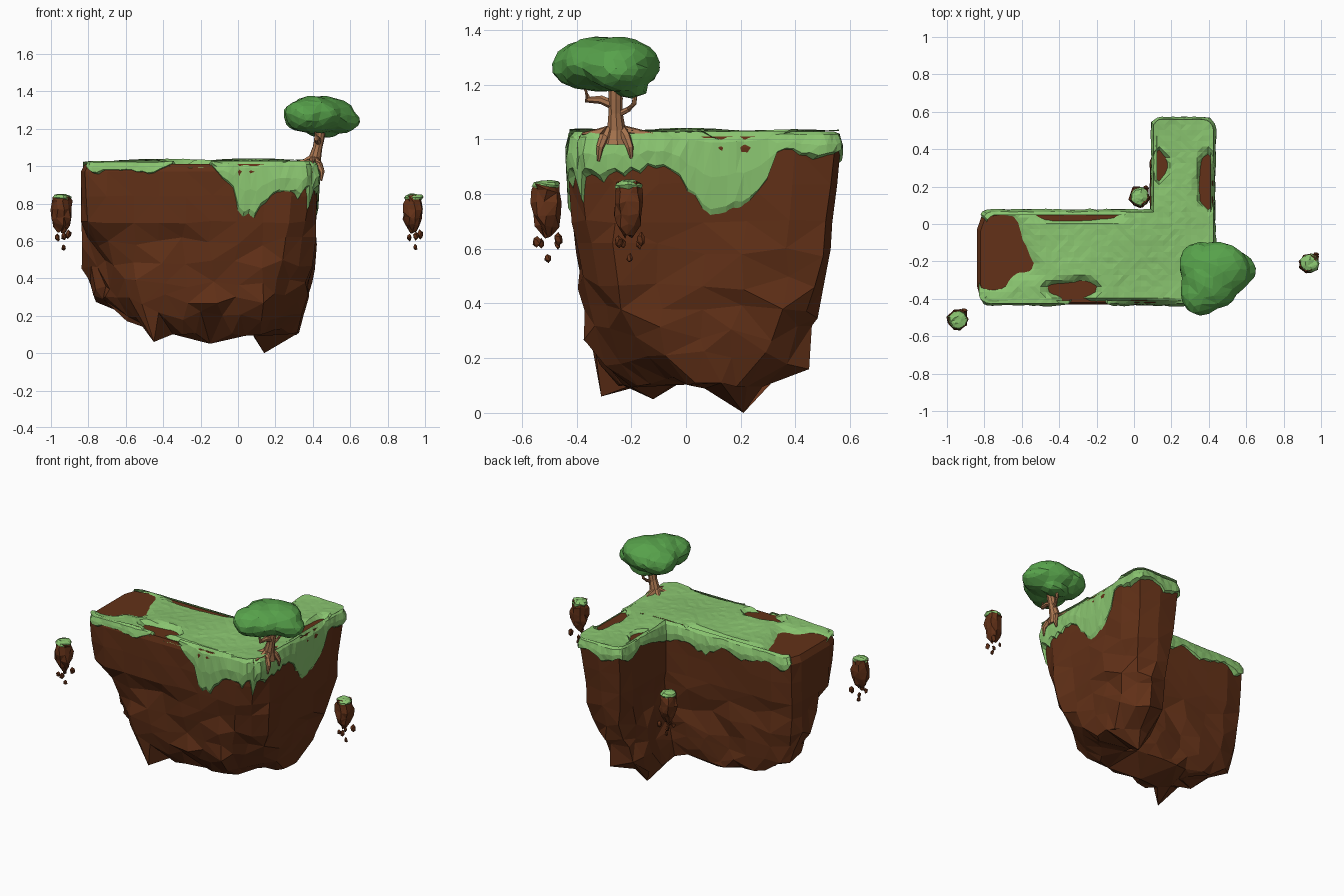
import bpy, bmesh, math, random
from mathutils import Vector

if "Cube" in bpy.data.objects:
    bpy.data.objects.remove(bpy.data.objects["Cube"])

random.seed(4)
J = lambda a: random.uniform(-a, a)


def material(name, rgb):
    m = bpy.data.materials.new(name)
    m.diffuse_color = (*rgb, 1)
    m.use_nodes = True
    m.node_tree.nodes["Principled BSDF"].inputs["Base Color"].default_value = m.diffuse_color
    return m


EARTH = material("earth", (0.125, 0.031, 0.009))
GRASS = material("grass", (0.25, 0.55, 0.16))
LEAF = material("leaf", (0.095, 0.36, 0.07))
BARK = material("bark", (0.40, 0.18, 0.08))


def finish(bm, name, mat, recalc=True):
    if recalc:
        bmesh.ops.recalc_face_normals(bm, faces=bm.faces)
    me = bpy.data.meshes.new(name)
    bm.to_mesh(me)
    bm.free()
    me.materials.append(mat)
    ob = bpy.data.objects.new(name, me)
    bpy.context.collection.objects.link(ob)
    return ob


def loft(bm, rings, cap=True):
    vs = [[bm.verts.new(p) for p in r] for r in rings]
    n = len(vs[0])
    for a, b in zip(vs, vs[1:]):
        for i in range(n):
            j = (i + 1) % n
            bm.faces.new((a[i], b[i], b[j], a[j]))
    if cap:
        bm.faces.new(vs[0])
        bm.faces.new(vs[-1][::-1])
    return vs


def lerp(table, x):
    if x <= table[0][0]:
        return table[0][1:]
    for a, b in zip(table, table[1:]):
        if x <= b[0]:
            f = (x - a[0]) / (b[0] - a[0])
            return [p + (q - p) * f for p, q in zip(a[1:], b[1:])]
    return table[-1][1:]


# L-shaped outline by height: z, left, right, front, front at left end, back, inner x, inner y
WALL = [
    (.10, -.48, .32, -.20, -.24, .28, .07, .02),
    (.20, -.63, .355, -.32, -.31, .42, .10, .03),
    (.30, -.77, .375, -.39, -.34, .47, .11, .04),
    (.47, -.835, .395, -.40, -.35, .51, .115, .045),
    (.62, -.835, .41, -.41, -.37, .53, .11, .055),
    (.72, -.84, .415, -.42, -.42, .54, .10, .06),
    (.97, -.84, .43, -.43, -.43, .565, .10, .07),
    (1.01, -.82, .42, -.42, -.42, .555, .11, .06)]
# Corner chamfers by height: front left, front right, back right, back of arm, back left
CHAM = [(.2, .17, .25, .10, .05, .08), (.4, .24, .19, .10, .05, .08), (.57, .22, .14, .07, .04, .08),
        (.68, .08, .11, .06, .04, .07), (1.0, .04, .06, .04, .03, .05)]
INWARD = ((0, 1, 1), (1, -1, 1), (2, -1, -1), (3, 1, -1), (5, 1, -1))


def corners(z, o=0):
    l, r, f, fl, b, ix, iy = lerp(WALL, z)
    return [(l - o, fl - o), (r + o, f - o), (r + o, b + o),
            (ix - o, b + o), (ix - o, iy + o), (l - o, iy + o)]


def push(p, z, o=0):
    c = corners(z, o)
    for (i, sx, sy), k in zip(INWARD, lerp(CHAM, z)):
        gap = k - abs(p.x - c[i][0]) - abs(p.y - c[i][1])
        if gap > 0:
            p += Vector((sx, sy, 0)) * gap / 2
    return p


def on_outline(side, t, z, o=0):
    c = corners(z, o)
    p = Vector(c[side]).lerp(Vector(c[(side + 1) % 6]), t)
    return push(Vector((p.x, p.y, z)), z, o)


# Main rock body
bm = bmesh.new()
rings = []
for z in (1.01, .97, .84, .70, .60, .47, .37, .29, .20, .10):
    amp = .004 if z > .65 else .018
    ring = []
    for side, n in enumerate((9, 6, 2, 4, 6, 5)):
        for k in range(n):
            p = on_outline(side, k / n, z)
            if z < .95:
                p += Vector((J(amp), J(amp), J(amp * (1.6 if z > .15 else .6))))
            if z < .15 and p.x < .05 and p.y > -.12:
                p.z += .05
            if z < .15 and p.x > .15 and p.y < 0:
                p.z += .03
            ring.append(p)
    rings.append(ring)
loft(bm, rings)
# Hanging points underneath
low = [v for v in bm.verts if v.co.z < .25]
for s in ((.14, .21, 0), (-.45, -.31, .06), (-.15, -.12, .05), (.25, .45, .16)):
    v = min(low, key=lambda v: (v.co - Vector(s)).length)
    v.co = s
bmesh.ops.triangulate(bm, faces=bm.faces)
finish(bm, "island_rock", EARTH)

# Grass: top sheet that sinks below the rock in the bare patches
BARE = [(-.76, -.15, .22, .20), (-.80, .03, .12, .05), (-.33, -.35, .13, .05), (-.33, .06, .25, .045),
        (.135, .31, .035, .09), (.39, .23, .05, .15), (-.10, -.43, .30, .02)]


def height(x, y):
    m = min(math.hypot((x - a) / rx, (y - b) / ry) - 1 for a, b, rx, ry in BARE)
    m += .16 * math.sin(23 * x + 9 * y) * math.sin(17 * y)
    swell = .009 * math.sin(7 * x + 1) * math.cos(9 * y)
    return 1.012 + .02 * max(-1, min(1, m * 5)) + (swell if m > .2 else 0)


bm = bmesh.new()


def sheet(x0, x1, y0, y1):
    nx, ny = round((x1 - x0) / .03), round((y1 - y0) / .03)
    g = []
    for i in range(nx + 1):
        row = []
        for j in range(ny + 1):
            x, y = x0 + (x1 - x0) * i / nx, y0 + (y1 - y0) * j / ny
            row.append(bm.verts.new(push(Vector((x, y, height(x, y) + J(.002))), 1)))
        g.append(row)
    for i in range(nx):
        for j in range(ny):
            q = (g[i][j], g[i + 1][j], g[i + 1][j + 1], g[i][j + 1])
            if max(v.co.z for v in q) > 1.008:
                bm.faces.new(q)


sheet(-.83, .425, -.425, .065)
sheet(.105, .425, .065, .56)

# Grass draping over the rim: (position along the side, depth); zero leaves the rim bare
DRAPE = [
    [(0, .03), (.06, .07), (.12, .05), (.3, .07), (.36, .03), (.40, 0), (.53, 0), (.57, .06), (.58, .10),
     (.64, .13), (.65, .27), (.72, .31), (.76, .28), (.82, .2), (.9, .17), (.93, .22), (.97, .14), (1, .28)],
    [(0, .30), (.03, .17), (.12, .18), (.27, .16), (.34, .13), (.42, .2), (.48, .28), (.54, .36),
     (.61, .32), (.7, .24), (.74, .2), (.75, .1), (.8, .06), (.87, .1), (1, .09)],
    [(0, .09), (.3, .06), (.6, .12), (1, .08)],
    [(0, .08), (.25, .13), (.45, .06), (.7, .1), (1, .14)],
    [(0, .14), (.15, .1), (.3, .16), (.45, .07), (.6, .12), (.8, .07), (.95, .12), (1, .05)],
    [(0, .05), (.06, 0), (.95, 0), (1, .03)]]
samples = []
for side, n in enumerate((42, 34, 12, 18, 32, 14)):
    for k in range(n):
        d = lerp(DRAPE[side], k / n)[0]
        samples.append((side, k / n, d * random.uniform(.9, 1.1)))
rows = []
for v, o in ((0, -.012), (.12, .005), (.5, .010), (.85, .009), (1, -.012)):
    rows.append([on_outline(s, t, 1.028 - d * v, o + (J(.003) if 0 < v < 1 else 0)) if d > .012
                 else on_outline(s, t, .985 - .01 * v, -.03) for s, t, d in samples])
loft(bm, rows, cap=False)
bmesh.ops.triangulate(bm, faces=bm.faces)
finish(bm, "island_grass", GRASS, recalc=False)


# Small floating islets with crumbs below
def turned(cx, cy, z0, prof, name, mat, wobble, n=9):
    b = bmesh.new()
    loft(b, [[(cx + r * math.cos(k * math.tau / n) + J(wobble),
               cy + r * math.sin(k * math.tau / n) + J(wobble), z0 + z + J(wobble))
              for k in range(n)] for z, r in prof])
    bmesh.ops.triangulate(b, faces=b.faces)
    finish(b, name, mat)


def islet(cx, cy, top, tag):
    turned(cx, cy, top, [(-.012, .043), (-.04, .051), (-.085, .056), (-.125, .052),
                         (-.165, .040), (-.205, .016)], "islet_rock_" + tag, EARTH, .009)
    turned(cx, cy, top, [(0, .022), (-.006, .043), (-.018, .051), (-.028, .046)],
           "islet_grass_" + tag, GRASS, .004)
    b = bmesh.new()
    for dx, dy, dz, r in ((.012, -.035, -.225, .019), (.035, .045, -.215, .022),
                          (-.02, .04, -.235, .015), (.01, .005, -.285, .015),
                          (-.025, -.02, -.23, .016)):
        vs = bmesh.ops.create_icosphere(b, subdivisions=1, radius=r)["verts"]
        for v in vs:
            v.co = Vector((v.co.x * .8, v.co.y * .8, v.co.z * 1.15)) + \
                Vector((cx + dx + J(.003), cy + dy + J(.003), top + dz + J(.003)))
    finish(b, "islet_crumbs_" + tag, EARTH)


islet(-.942, -.51, .85, "left")
islet(.938, -.21, .85, "right")
islet(.03, .145, .61, "back")


# Tree trunk, branches and roots as tapering tubes: x, y, z, radius
def tube(bm, pts, n=7):
    P = [Vector(p[:3]) for p in pts]
    rings = []
    for i, p in enumerate(P):
        d = (P[min(i + 1, len(P) - 1)] - P[max(i - 1, 0)]).normalized()
        a = d.orthogonal().normalized()
        b = d.cross(a)
        rings.append([p + pts[i][3] * (a * math.cos(k * math.tau / n) + b * math.sin(k * math.tau / n))
                      for k in range(n)])
    loft(bm, rings)


bm = bmesh.new()
tube(bm, [(.40, -.255, .99, .052), (.41, -.255, 1.04, .034), (.425, -.258, 1.10, .026),
          (.435, -.258, 1.15, .027), (.45, -.26, 1.23, .024)], 9)
tube(bm, [(.43, -.265, 1.125, .018), (.425, -.31, 1.145, .016), (.42, -.36, 1.145, .014), (.41, -.37, 1.20, .012)])
tube(bm, [(.43, -.25, 1.09, .012), (.44, -.21, 1.11, .010), (.45, -.19, 1.13, .009), (.455, -.185, 1.17, .008)])
for path in ([(.41, -.27, 1.04, .02), (.43, -.30, 1.01, .018), (.45, -.315, .97, .014), (.445, -.32, .92, .005)],
             [(.41, -.24, 1.04, .02), (.435, -.22, 1.01, .018), (.45, -.205, .97, .014), (.445, -.20, .93, .005)],
             [(.40, -.27, 1.035, .02), (.40, -.32, 1.025, .015), (.40, -.38, 1.02, .005)],
             [(.40, -.24, 1.035, .02), (.40, -.18, 1.025, .015), (.41, -.12, 1.02, .005)],
             [(.39, -.26, 1.04, .02), (.355, -.28, 1.025, .014), (.31, -.29, 1.02, .005)],
             [(.39, -.25, 1.04, .02), (.36, -.22, 1.025, .014), (.33, -.19, 1.02, .005)]):
    tube(bm, path, 6)
finish(bm, "tree_trunk", BARK)

# Tree crown: fused squashed blobs, faceted
bm = bmesh.new()
for c, r in (((.45, -.25, 1.275), (.17, .155, .10)), ((.36, -.37, 1.27), (.11, .12, .09)),
             ((.41, -.31, 1.275), (.15, .155, .10)), ((.54, -.25, 1.245), (.11, .10, .07)),
             ((.35, -.22, 1.265), (.11, .125, .085)), ((.46, -.20, 1.185), (.09, .06, .035))):
    for v in bmesh.ops.create_icosphere(bm, subdivisions=3, radius=1)["verts"]:
        k = 1 + .05 * math.sin(5 * v.co.x + 3 * v.co.y) * math.cos(4 * v.co.z + c[0] * 30)
        v.co = Vector([c[i] + r[i] * k * v.co[i] for i in range(3)])
crown = finish(bm, "tree_crown", LEAF)
fuse = crown.modifiers.new("fuse", "REMESH")
fuse.mode, fuse.voxel_size, fuse.use_smooth_shade = "VOXEL", .014, False
crown.modifiers.new("facets", "DECIMATE").ratio = .06
